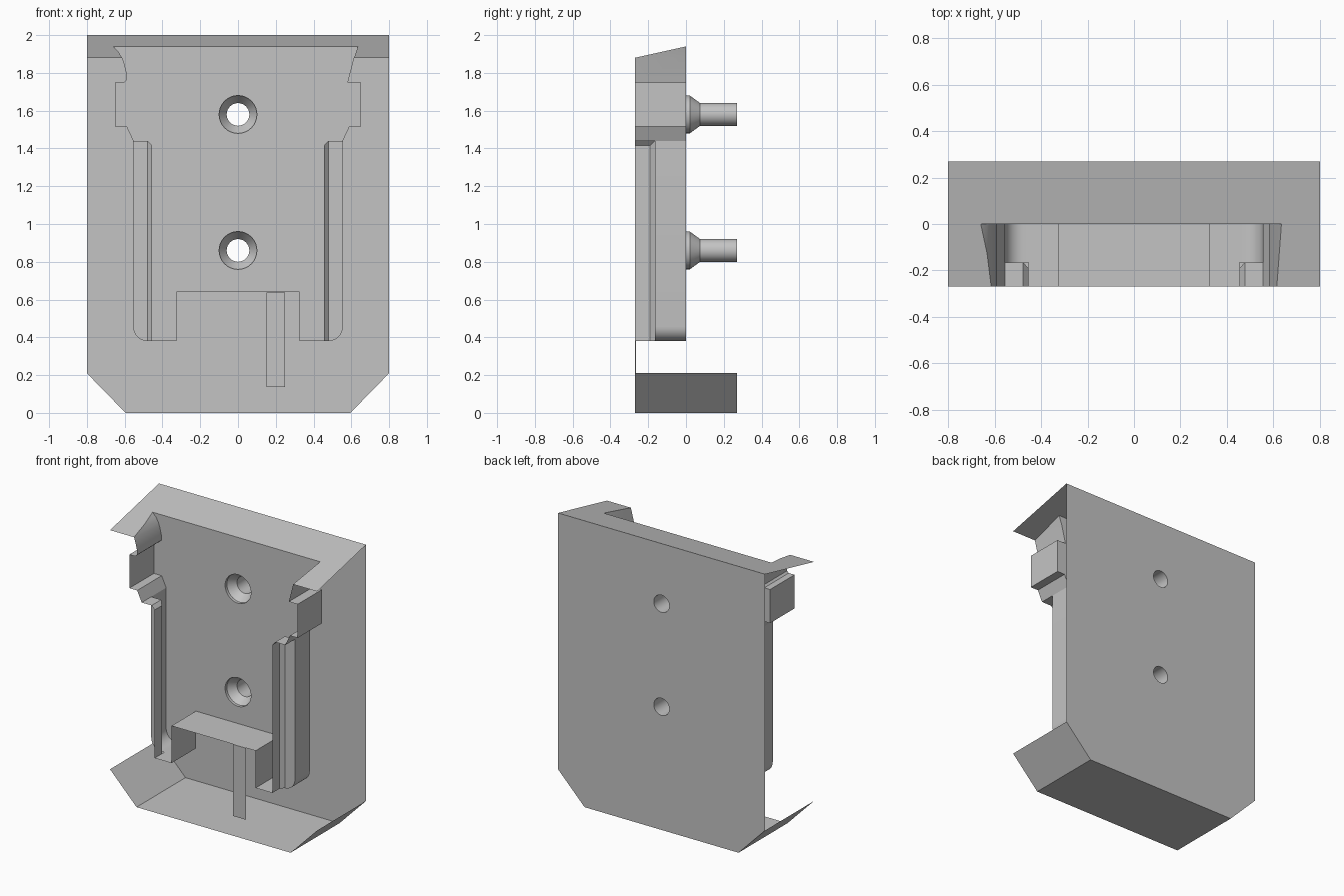
import bpy, bmesh, math
from mathutils import Vector

if "Cube" in bpy.data.objects:
    bpy.data.objects.remove(bpy.data.objects["Cube"])

grey = bpy.data.materials.new("plain grey")
grey.use_nodes = True
grey.diffuse_color = (0.55, 0.55, 0.55, 1)
grey.node_tree.nodes["Principled BSDF"].inputs["Base Color"].default_value = grey.diffuse_color

W, D = 0.8, 0.27            # half width, half depth
TOP, TOP_FRONT = 1.94, 1.88  # sloped top height at pocket floor and at front
RAIL_Y = -0.165
HOLES = (1.58, 0.86)
SEG = 32


def finish(name, bm, smooth=False):
    bmesh.ops.remove_doubles(bm, verts=bm.verts, dist=0.0002)
    mesh = bpy.data.meshes.new(name)
    bm.to_mesh(mesh)
    bm.free()
    mesh.materials.append(grey)
    ob = bpy.data.objects.new(name, mesh)
    bpy.context.collection.objects.link(ob)
    if smooth:
        bpy.ops.object.select_all(action="DESELECT")
        bpy.context.view_layer.objects.active = ob
        ob.select_set(True)
        bpy.ops.object.shade_smooth_by_angle(angle=math.radians(30))
    return ob


def faces(name, polys, smooth=False):
    bm = bmesh.new()
    for poly in polys:
        bm.faces.new([bm.verts.new(p) for p in poly])
    return finish(name, bm, smooth)


def ring(r, y, z):
    return [(r * math.cos(2 * math.pi * i / SEG), y, z + r * math.sin(2 * math.pi * i / SEG))
            for i in range(SEG)]


def sheet(name, outline, y, radius, facing):
    """Flat upright sheet pierced by the screw holes."""
    bm = bmesh.new()
    loops = [[(x, y, z) for x, z in outline]] + [ring(radius, y, z) for z in HOLES]
    for loop in loops:
        vs = [bm.verts.new(p) for p in loop]
        for a, b in zip(vs, vs[1:] + vs[:1]):
            bm.edges.new((a, b))
    bmesh.ops.triangle_fill(bm, edges=bm.edges, use_beauty=True, normal=(0, facing, 0))
    bm.normal_update()
    for f in bm.faces:
        if f.normal.y * facing < 0:
            f.normal_flip()
    # tidy the triangles into larger flat faces
    bmesh.ops.dissolve_limit(bm, angle_limit=0.01, verts=bm.verts, edges=bm.edges)
    return finish(name, bm)


# Back plate with clipped lower corners
shell = [(W, 2), (W, 0.21), (0.595, 0), (-0.595, 0), (-W, 0.21), (-W, 2)]
sheet("back_plate", shell, D, 0.06, 1)

# Underside and its two slanted corners
faces("underside", [[(a[0], -D, a[1]), (b[0], -D, b[1]), (b[0], D, b[1]), (a[0], D, a[1])]
                    for a, b in zip(shell[1:4], shell[2:5])])

# Pocket outline: shared lower side, straight right lip, flared left lip
R = 0.077
arc = [(0.478 + R * math.cos(t), 0.38 + R - R * math.sin(t))
       for t in [math.pi / 2 * i / 8 for i in range(9)]]
lower = [(0.65, 1.75), (0.65, 1.515), (0.59, 1.515), (0.555, 1.44)] + arc
lower += [(0.455, 0.38), (0.325, 0.38), (0.325, 0.64)]
right_lip = [(0.635, TOP), (0.615, TOP_FRONT), (0.582, 1.75)]
left_lip = [(-0.605, 1.75), (-0.592, 1.762), (-0.59, 1.79), (-0.606, 1.855),
            (-0.615, TOP_FRONT), (-0.633, 1.912), (-0.66, TOP)]
pocket = right_lip + lower + [(-x, z) for x, z in reversed(lower)] + left_lip
sheet("pocket_floor", pocket, 0, 0.1, -1)


def front_y(z):
    return max(-D, (z - TOP) * D / (TOP - TOP_FRONT))


# Pocket walls, shallower where they run behind the rails
walls = []
for a, b in zip(pocket, pocket[1:]):
    behind = all(abs(x) > 0.45 and z < 1.441 for x, z in (a, b))
    ya, yb = (RAIL_Y, RAIL_Y) if behind else (front_y(a[1]), front_y(b[1]))
    poly = [(a[0], 0, a[1]), (b[0], 0, b[1])]
    if yb < -0.001:
        poly.append((b[0], yb, b[1]))
    if ya < -0.001:
        poly.append((a[0], ya, a[1]))
    walls.append(poly)
faces("pocket_walls", walls, smooth=True)

# Sloped top, notched by the pocket
lip = [p for p in pocket if p[1] >= TOP_FRONT]
left = [p for p in lip if p[0] < 0]
right = [p for p in lip if p[0] > 0]
notch = [(x, front_y(z), z) for x, z in left + right]
faces("sloped_top", [[(W, -D, TOP_FRONT), (W, D, 2), (-W, D, 2), (-W, -D, TOP_FRONT)] + notch])

# Overhanging guide rails with chamfered inner edges
xi, xc, xo = 0.455, 0.478, 0.555
yc, zb, zt, zc = -0.19, 0.38, 1.44, 1.415
rail = faces("guide_rails", [
    [(xi, -D, zb), (xi, -D, zc), (xi, yc, zc), (xi, yc, zb)],
    [(xi, yc, zb), (xi, yc, zc), (xc, RAIL_Y, zt), (xc, RAIL_Y, zb)],
    [(xi, -D, zc), (xc, -D, zt), (xc, RAIL_Y, zt), (xi, yc, zc)],
    [(xc, -D, zt), (xo, -D, zt), (xo, RAIL_Y, zt), (xc, RAIL_Y, zt)],
    [(xc, RAIL_Y, zt), (xo, RAIL_Y, zt)] + [(x, RAIL_Y, z) for x, z in arc],
])
rail.modifiers.new("mirror", "MIRROR")

# Countersunk screw holes
quads = []
for z in HOLES:
    rings = [ring(r, y, z) for r, y in ((0.1, 0), (0.1, 0.02), (0.06, 0.075), (0.06, D))]
    for p, q in zip(rings, rings[1:]):
        for i in range(SEG):
            j = (i + 1) % SEG
            quads.append([p[i], p[j], q[j], q[i]])
faces("screw_holes", quads, smooth=True)

# Thin front strip
bm = bmesh.new()
bmesh.ops.create_cube(bm, size=1)
bmesh.ops.scale(bm, vec=(0.1, 0.004, 0.5), verts=bm.verts)
bmesh.ops.translate(bm, vec=Vector((0.2, -D + 0.002, 0.388)), verts=bm.verts)
finish("front_strip", bm)
